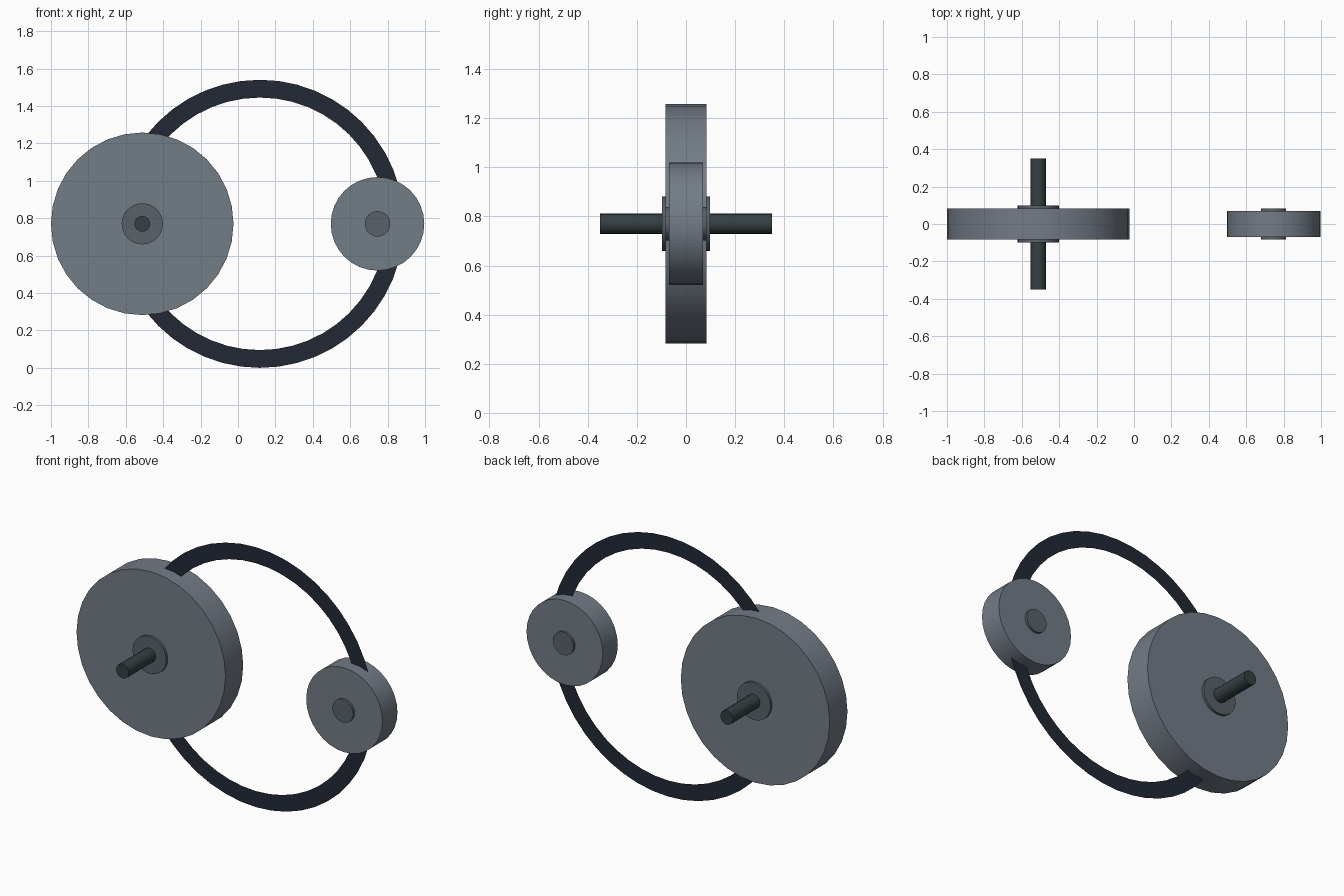
import bpy, bmesh
from math import pi, cos, sin, radians

if "Cube" in bpy.data.objects:
    bpy.data.objects.remove(bpy.data.objects["Cube"])

AXIS_Z = 0.77


def material(name, rgb):
    m = bpy.data.materials.new(name)
    m.diffuse_color = (*rgb, 1)
    m.use_nodes = True
    m.node_tree.nodes["Principled BSDF"].inputs["Base Color"].default_value = m.diffuse_color
    return m


STEEL = material("steel", (0.17, 0.20, 0.24))
HUB = material("dark_steel", (0.10, 0.12, 0.14))
SHAFT = material("shaft_metal", (0.035, 0.05, 0.055))
RUBBER = material("rubber", (0.016, 0.022, 0.035))


def disc(name, x, radius, half_width, mat, sides=32):
    """Cylinder lying along y."""
    bpy.ops.mesh.primitive_cylinder_add(
        vertices=sides, radius=radius, depth=2 * half_width,
        location=(x, 0, AXIS_Z), rotation=(pi / 2, 0, 0))
    ob = bpy.context.object
    ob.name = name
    ob.data.materials.append(mat)
    bpy.ops.object.shade_smooth_by_angle(angle=radians(35))
    return ob


# Large pulley with hub and through shaft
disc("large_pulley", -0.512, 0.488, 0.083, STEEL)
disc("large_hub", -0.512, 0.11, 0.098, HUB)
disc("drive_shaft", -0.512, 0.042, 0.35, SHAFT, 16)

# Small pulley with hub
disc("small_pulley", 0.746, 0.25, 0.07, STEEL)
disc("small_hub", 0.746, 0.068, 0.084, HUB)

# Belt: a flat, paper-thin ring in the middle plane
SEGMENTS = 48
bm = bmesh.new()
rings = [[bm.verts.new((r * cos(2 * pi * i / SEGMENTS), 0, r * sin(2 * pi * i / SEGMENTS)))
          for i in range(SEGMENTS)] for r in (0.675, 0.77)]
inner, outer = rings
for i in range(SEGMENTS):
    j = (i + 1) % SEGMENTS
    bm.faces.new((inner[i], inner[j], outer[j], outer[i]))
bmesh.ops.recalc_face_normals(bm, faces=bm.faces)
mesh = bpy.data.meshes.new("belt")
bm.to_mesh(mesh)
bm.free()
mesh.materials.append(RUBBER)
belt = bpy.data.objects.new("belt", mesh)
belt.location = (0.117, 0, AXIS_Z)
bpy.context.collection.objects.link(belt)
